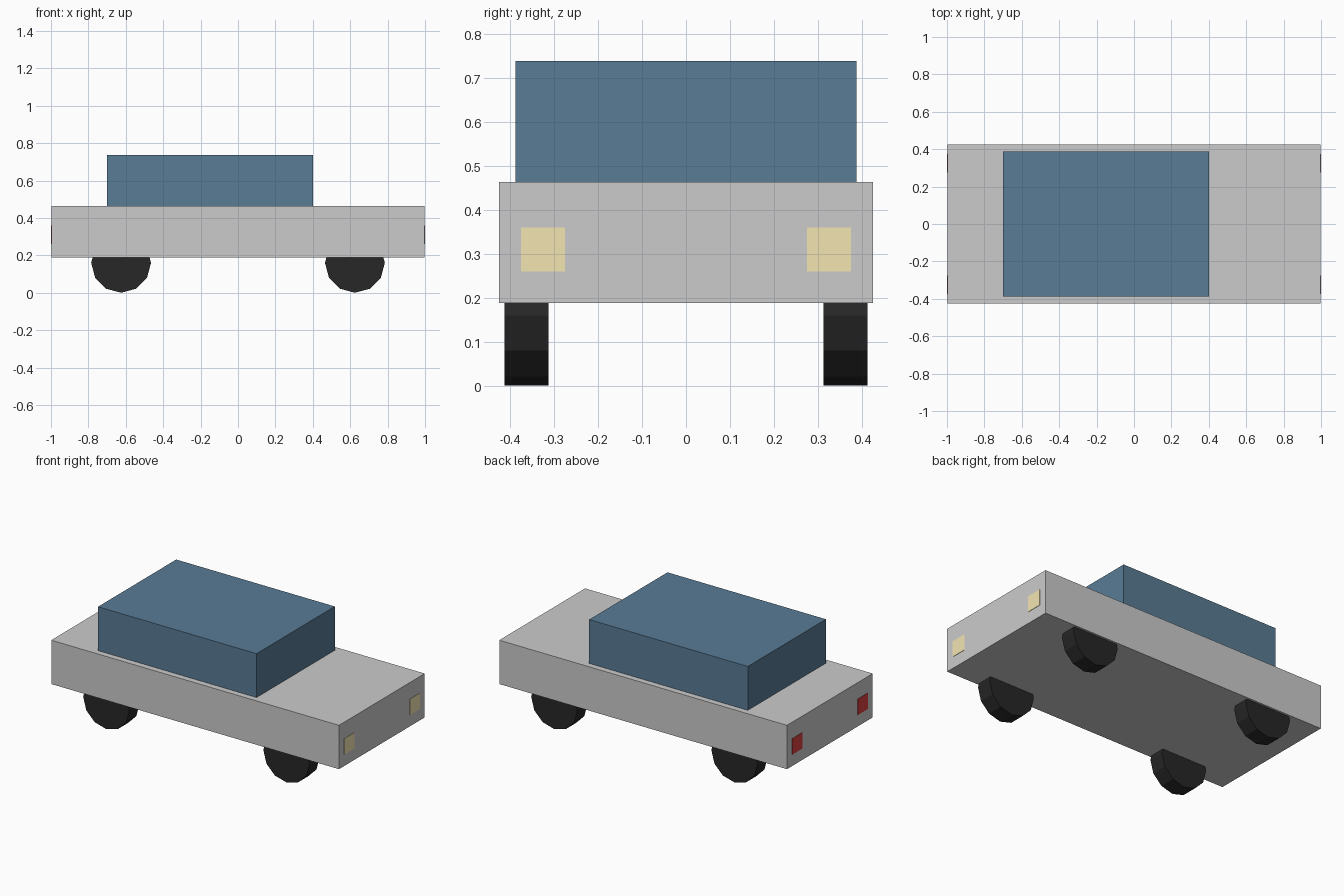
import bpy
import math

if "Cube" in bpy.data.objects:
    bpy.data.objects.remove(bpy.data.objects["Cube"])


def material(name, rgb):
    m = bpy.data.materials.new(name)
    m.diffuse_color = (*rgb, 1)
    m.use_nodes = True
    m.node_tree.nodes["Principled BSDF"].inputs["Base Color"].default_value = m.diffuse_color
    return m


def box(name, lo, hi, mat=None):
    centre = [(a + b) / 2 for a, b in zip(lo, hi)]
    bpy.ops.mesh.primitive_cube_add(size=1, location=centre)
    ob = bpy.context.object
    ob.name = name
    ob.scale = [b - a for a, b in zip(lo, hi)]
    bpy.ops.object.transform_apply(location=False, rotation=False, scale=True)
    if mat:
        ob.data.materials.append(mat)
    return ob


glass = material("dark_blue", (0.1, 0.2, 0.3))
rubber = material("black", (0.02, 0.02, 0.02))
warm = material("warm_white", (0.9, 0.78, 0.45))
red = material("red", (0.7, 0.05, 0.05))

# Lower body slab and cabin block
box("body", (-0.998, -0.425, 0.1875), (0.998, 0.425, 0.4625))
box("cabin", (-0.7, -0.3875, 0.4625), (0.4, 0.3875, 0.7375), glass)

for side, s in (("right", -1), ("left", 1)):
    # Twelve-sided wheels, upper halves hidden in the body
    for end, x in (("front", 0.625), ("rear", -0.625)):
        bpy.ops.mesh.primitive_cylinder_add(
            vertices=12, radius=0.16, depth=0.1,
            location=(x, s * 0.3625, 0.16), rotation=(math.pi / 2, 0, 0))
        wheel = bpy.context.object
        wheel.name = f"{end}_{side}_wheel"
        wheel.data.materials.append(rubber)

    # Thin square lamps on both ends
    y = s * 0.325
    box(f"{side}_headlight", (0.96, y - 0.05, 0.26), (1.0, y + 0.05, 0.36), warm)
    box(f"{side}_taillight", (-1.0, y - 0.05, 0.26), (-0.96, y + 0.05, 0.36), red)
